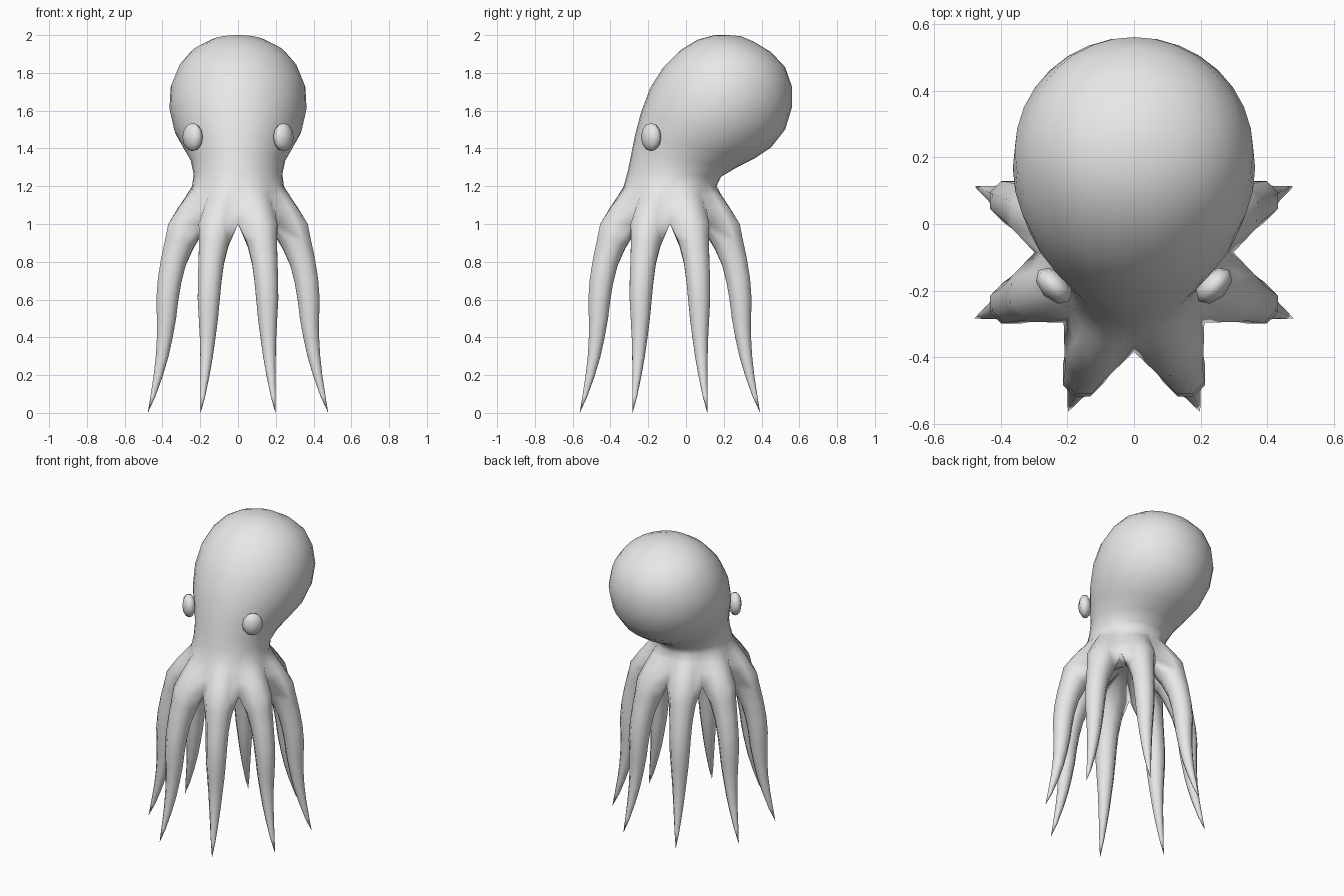
import bpy, bmesh, math
from mathutils import Vector, Matrix

if "Cube" in bpy.data.objects:
    bpy.data.objects.remove(bpy.data.objects["Cube"])

CY = -0.085          # y of the arm circle centre
ARMS, SEG = 8, 4     # arms, body columns per arm
COLS = ARMS * SEG

skin = bpy.data.materials.new("grey skin")
skin.diffuse_color = (0.8, 0.8, 0.8, 1)
skin.use_nodes = True
skin.node_tree.nodes["Principled BSDF"].inputs["Base Color"].default_value = skin.diffuse_color

def finish(bm, name):
    bmesh.ops.recalc_face_normals(bm, faces=bm.faces)
    me = bpy.data.meshes.new(name)
    bm.to_mesh(me)
    bm.free()
    me.materials.append(skin)
    ob = bpy.data.objects.new(name, me)
    bpy.context.collection.objects.link(ob)
    for o in bpy.context.selected_objects:
        o.select_set(False)
    ob.select_set(True)
    bpy.context.view_layer.objects.active = ob
    return ob

def bridge(bm, a, b):
    n = len(a)
    for i in range(n):
        j = (i + 1) % n
        bm.faces.new((a[i], a[j], b[j], b[i]))

def polar(r, ang, z):
    return Vector((r * math.cos(ang), CY + r * math.sin(ang), z))

bm = bmesh.new()

# Head: tilted rings given by front (y, z), back (y, z) and half width
head = [((-.33, 1.2), (.162, 1.2), .243), ((-.308, 1.28), (.185, 1.25), .235),
        ((-.29, 1.37), (.27, 1.30), .25), ((-.27, 1.47), (.36, 1.345), .29),
        ((-.24, 1.585), (.45, 1.405), .337), ((-.19, 1.72), (.525, 1.50), .363),
        ((-.12, 1.83), (.56, 1.615), .357), ((-.03, 1.92), (.56, 1.73), .315),
        ((.06, 1.975), (.525, 1.83), .25), ((.15, 2.0), (.45, 1.91), .16),
        ((.22, 2.0), (.36, 1.965), .075)]
rings = []
for f, b, w in head:
    front, back = Vector((0, *f)), Vector((0, *b))
    mid, half = (front + back) / 2, (back - front) / 2
    ring = []
    for k in range(COLS):
        a = math.tau * k / COLS
        ring.append(bm.verts.new(mid + half * math.sin(a) + Vector((w * math.cos(a), 0, 0))))
    rings.append(ring)

# Skirt: lobed rings (arm radius, gap radius, z) below the neck
for r_arm, r_gap, z in [(.288, .255, 1.15), (.337, .272, 1.09), (.40, .298, 1.0)]:
    ring = []
    for k in range(COLS):
        lobe = (0, .75, 1, .75)[k % SEG]
        ring.append(bm.verts.new(polar(r_gap + (r_arm - r_gap) * lobe, math.tau * k / COLS, z)))
    rings.insert(0, ring)
for a, b in zip(rings, rings[1:]):
    bridge(bm, a, b)
pole = bm.verts.new((0, .29, 1.995))
for k in range(COLS):
    bm.faces.new((rings[-1][k], rings[-1][(k + 1) % COLS], pole))

# Arms: each grows from five skirt vertices and three underside vertices
path = [(.335, .085, .9), (.37, .073, .8), (.392, .068, .7), (.405, .063, .6),
        (.41, .055, .5), (.42, .045, .4), (.435, .036, .3), (.457, .026, .2), (.487, .014, .09)]
hub = bm.verts.new((0, CY, 1.08))
skirt = rings[0]
for n in range(ARMS):
    ang = math.tau * (n + .5) / ARMS
    out = Vector((math.cos(ang), math.sin(ang), 0))
    side = Vector((-out.y, out.x, 0))
    outer = [skirt[(n * SEG + i) % COLS] for i in range(SEG + 1)]
    inner = [bm.verts.new(polar(r, ang, z) + side * s)
             for r, s, z in [(.235, .07, .96), (.205, 0, .945), (.235, -.07, .96)]]
    ring = outer + inner
    # underside web to the hub
    chain = [outer[-1]] + inner + [outer[0]]
    for a, b in zip(chain, chain[1:]):
        bm.faces.new((a, b, hub))
    for i, (rc, rad, z) in enumerate(path):
        r0, _, z0 = path[max(i - 1, 0)]
        r1, _, z1 = path[min(i + 1, len(path) - 1)]
        tilt = math.atan2(r1 - r0, z0 - z1)
        u = out * math.cos(tilt) + Vector((0, 0, math.sin(tilt)))
        c = polar(rc, ang, z)
        new = []
        for j in range(8):
            t = math.pi * (j - 2) / 4
            new.append(bm.verts.new(c + (u * math.cos(t) + side * math.sin(t)) * rad))
        bridge(bm, ring, new)
        ring = new
    tip = bm.verts.new(polar(.517, ang, 0))
    for j in range(8):
        bm.faces.new((ring[j], ring[(j + 1) % 8], tip))
finish(bm, "body_and_arms")
bpy.ops.object.shade_smooth()

# Eyes: flattened low-poly balls facing outward and forward
for s, label in ((-1, "left"), (1, "right")):
    bm = bmesh.new()
    bmesh.ops.create_uvsphere(bm, u_segments=8, v_segments=6, radius=1)
    m = (Matrix.Translation((s * .24, -.185, 1.46)) @ Matrix.Rotation(-s * math.pi / 4, 4, 'Z')
         @ Matrix.Diagonal((.042, .066, .075, 1)))
    bmesh.ops.transform(bm, matrix=m, verts=bm.verts)
    finish(bm, label + "_eye")
    bpy.ops.object.shade_smooth()
